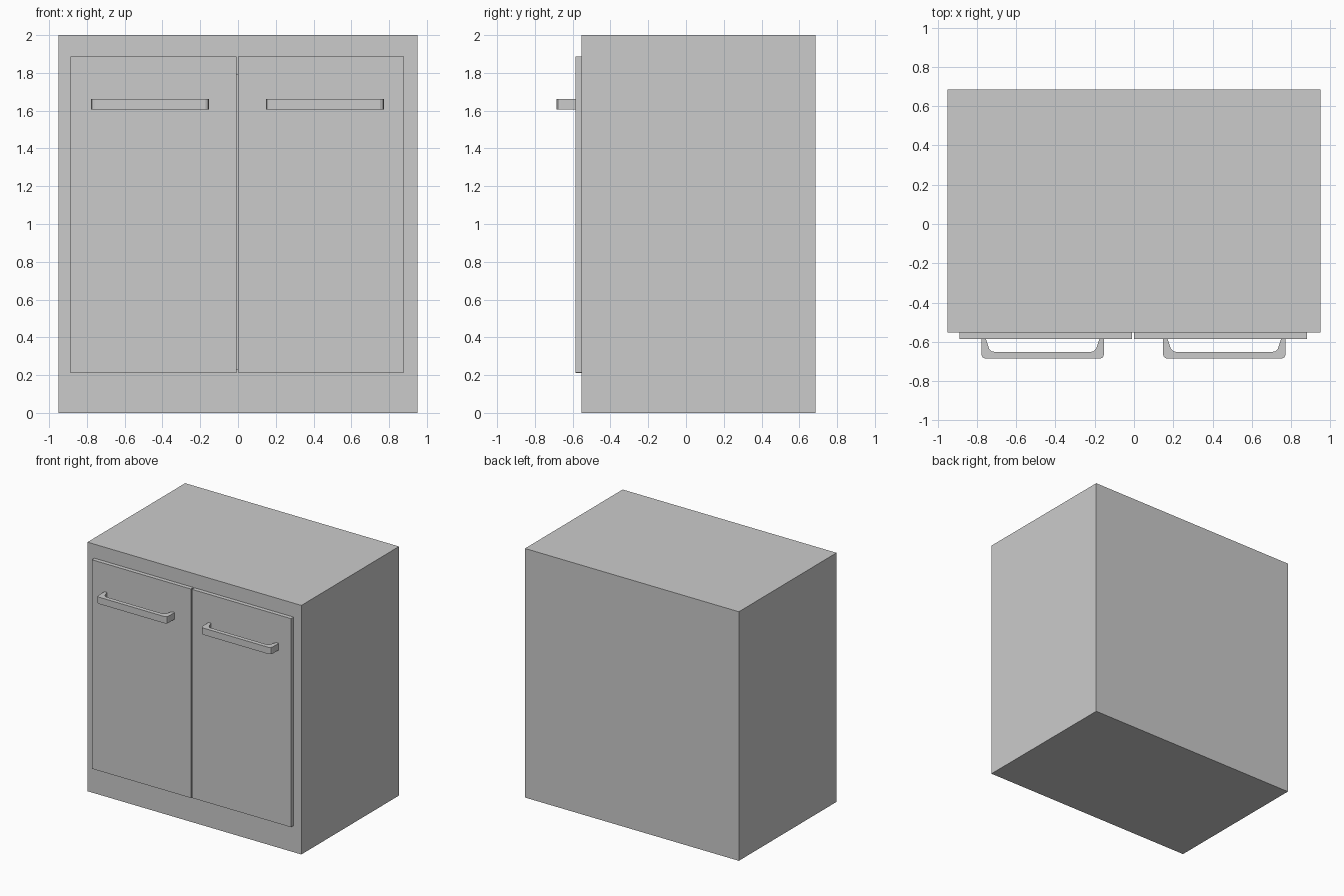
import bpy, bmesh

if "Cube" in bpy.data.objects:
    bpy.data.objects.remove(bpy.data.objects["Cube"])


def finish(bm, name):
    bmesh.ops.recalc_face_normals(bm, faces=bm.faces)
    mesh = bpy.data.meshes.new(name)
    bm.to_mesh(mesh)
    bm.free()
    obj = bpy.data.objects.new(name, mesh)
    bpy.context.collection.objects.link(obj)
    return obj


def box_bm(lo, hi):
    bm = bmesh.new()
    bmesh.ops.create_cube(bm, size=1)
    for v in bm.verts:
        v.co = [(a + b) / 2 + c * (b - a) for a, b, c in zip(lo, hi, v.co)]
    return bm


# Cabinet body, with a storage recess hidden behind the doors
bm = box_bm((-0.95, -0.553, 0), (0.95, 0.686, 2))
bm.normal_update()
front = min(bm.faces, key=lambda f: f.calc_center_median().y)
bmesh.ops.inset_region(bm, faces=[front], thickness=0.15)
for v in front.verts:
    v.co.z = 1.788 if v.co.z > 1 else 0.233
    v.co.x = 0.82 if v.co.x > 0 else -0.82
cavity = bmesh.ops.extrude_discrete_faces(bm, faces=[front])["faces"][0]
for v in cavity.verts:
    v.co.y = 0.6
finish(bm, "cabinet_body")

# Overlay doors with a narrow gap between them
for name, x0, x1, z0 in (("left_door", -0.888, -0.009, 0.21),
                         ("right_door", 0.0, 0.88, 0.213)):
    finish(box_bm((x0, -0.586, z0), (x1, -0.553, 1.888)), name)

# Pull handles: half outline (x from centre, y), mirrored, then extruded up
HALF = [(0.312, -0.586), (0.312, -0.664), (0.307, -0.678), (0.292, -0.686)]
INNER = [(0.242, -0.652), (0.26, -0.648), (0.272, -0.636), (0.289, -0.586)]


def handle(name, cx):
    mirror = lambda pts: [(-x, y) for x, y in reversed(pts)]
    outline = HALF + mirror(HALF) + mirror(INNER) + INNER
    bm = bmesh.new()
    face = bm.faces.new([bm.verts.new((cx + x, y, 1.607)) for x, y in outline])
    top = bmesh.ops.extrude_face_region(bm, geom=[face])["geom"]
    bmesh.ops.translate(bm, vec=(0, 0, 0.054),
                        verts=[g for g in top if isinstance(g, bmesh.types.BMVert)])
    finish(bm, name)


handle("left_handle", -0.465)
handle("right_handle", 0.46)
